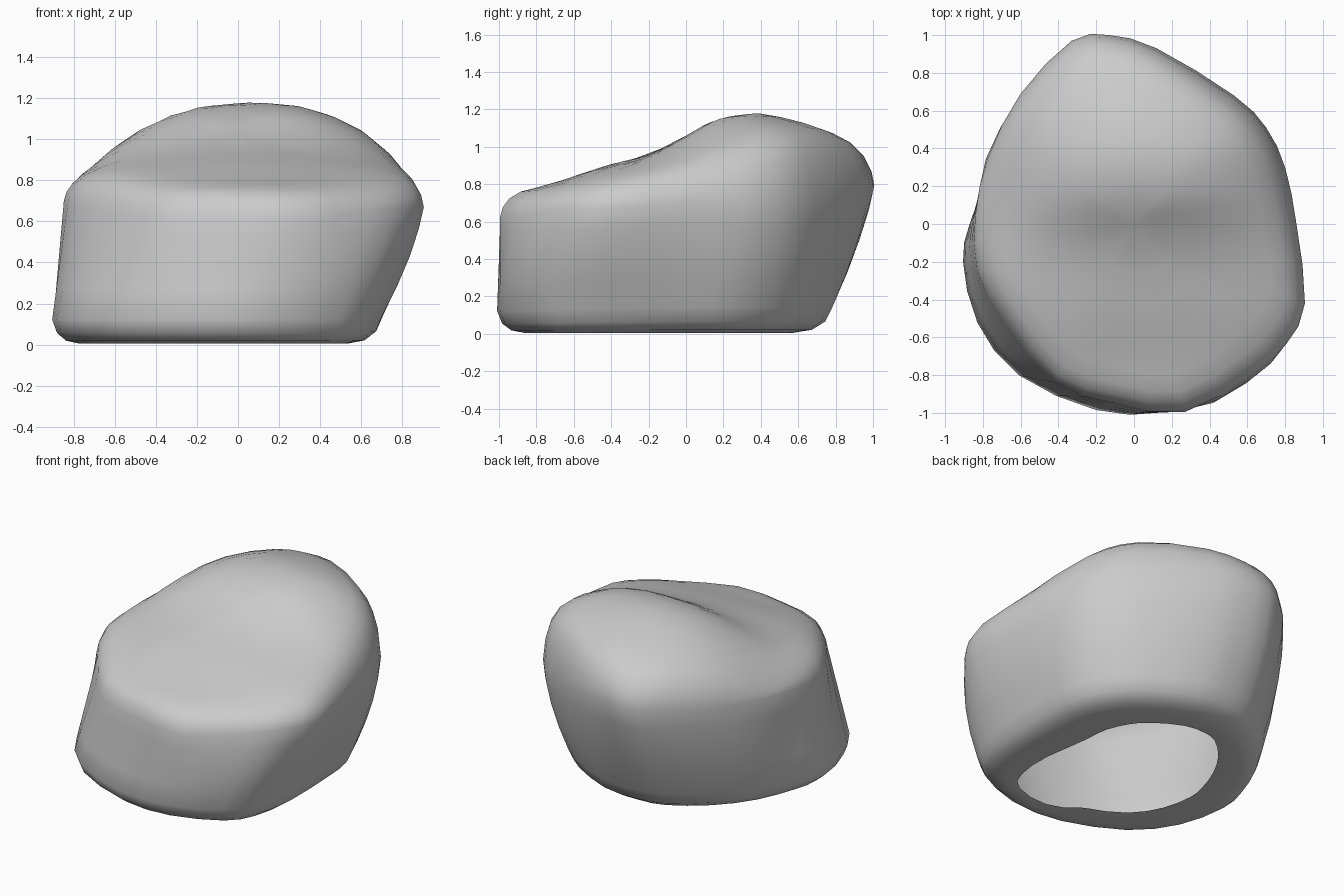
import bpy, bmesh
from mathutils import Vector

if "Cube" in bpy.data.objects:
    bpy.data.objects.remove(bpy.data.objects["Cube"])

# Per direction: shoulder x, y, z and foot x, y
KEYS = [
    (.86, .0, .70, .70, .0), (.80, .3, .68, .67, .25), (.70, .51, .68, .56, .46),
    (.53, .68, .70, .40, .61), (.12, .93, .78, .10, .76), (-.13, 1.0, .80, -.15, .78),
    (-.33, .97, .78, -.34, .73), (-.60, .69, .76, -.58, .53), (-.77, .36, .74, -.76, .27),
    (-.84, .05, .72, -.87, .0), (-.83, -.25, .68, -.905, -.2), (-.69, -.52, .65, -.83, -.52),
    (-.42, -.84, .62, -.61, -.80), (-.10, -.95, .63, -.20, -.985), (.27, -.995, .62, .15, -.995),
    (.64, -.79, .65, .49, -.86), (.81, -.63, .67, .63, -.70), (.905, -.42, .67, .70, -.41),
]
# Ridge height of the top surface along y
RIDGE = [(-1.0, .74), (-.88, .77), (-.76, .785), (-.4, .91), (-.28, .93), (-.1, 1.0),
         (.15, 1.15), (.37, 1.19), (.6, 1.14), (.85, 1.05), (1.0, .98)]


def ridge(y):
    for (a, za), (b, zb) in zip(RIDGE, RIDGE[1:]):
        if y <= b:
            return za + (zb - za) * (y - a) / (b - a)
    return RIDGE[-1][1]


def top_z(x, y):
    # the top falls away to the sides, less so towards the front
    fall = abs(x - .06) ** 2.3 * min(1, max(.55, .8 + y))
    return .62 + (ridge(y) - .62) * (1 - fall)


def densify(keys):
    # insert a smooth in-between direction after every key direction
    n, out = len(keys), []
    for i in range(n):
        a, b, c, d = (keys[(i + k) % n] for k in (-1, 0, 1, 2))
        out += [b, tuple((9 * (q + r) - p - s) / 16 for p, q, r, s in zip(a, b, c, d))]
    return out


def column(ux, uy, uz, lx, ly):
    # profile from the open underside, up the wall and over the top
    h = 1 + .45 * max(0, lx - ly - .8)
    pts = [Vector(((.58 * lx - .07) * h, (.66 * ly - .04) * h, .012))]
    # the foot is rounder towards the back right
    k = .75 + .65 * min(1, max(0, lx + ly + .4))
    for s, z in ((.19, .006), (.10, .02), (.035, .06), (0, .13)):
        pts.append(Vector((lx * (1 - k * s), ly * (1 - k * s), z * (.75 + .25 * k) if z > .006 else z)))
    bulge = .03 if ux > .3 or uy > .3 else 0
    z0 = pts[-1].z
    for t in (.28, .55, .8):
        s = 1 + bulge * 4 * t * (1 - t)
        pts.append(Vector(((lx + (ux - lx) * t) * s, (ly + (uy - ly) * t) * s, z0 + (uz - z0) * t)))
    pts.append(Vector((ux, uy, uz)))
    for s, w in ((.985, .45), (.95, .78), (.89, .96), (.8, 1), (.68, 1), (.55, 1), (.42, 1), (.28, 1), (.14, 1)):
        x, y = ux * s, uy * s
        pts.append(Vector((x, y, uz + (top_z(x, y) - uz) * w)))
    return pts


# Rock shell with an open underside
bm = bmesh.new()
cols = [[bm.verts.new(p) for p in column(*k)] for k in densify(KEYS)]
peak = bm.verts.new((0, 0, top_z(0, 0)))
for a, b in zip(cols, cols[1:] + cols[:1]):
    for j in range(len(a) - 1):
        bm.faces.new((a[j], b[j], b[j + 1], a[j + 1]))
    bm.faces.new((a[-1], b[-1], peak))

# Soften the top and the shoulder
soft = [v for c in cols for v in c[9:]]
for _ in range(2):
    bmesh.ops.smooth_vert(bm, verts=soft, factor=.3, use_axis_z=True)
for f in bm.faces:
    f.smooth = True

mesh = bpy.data.meshes.new("rock")
bm.to_mesh(mesh)
bm.free()
rock = bpy.data.objects.new("rock", mesh)
bpy.context.collection.objects.link(rock)
